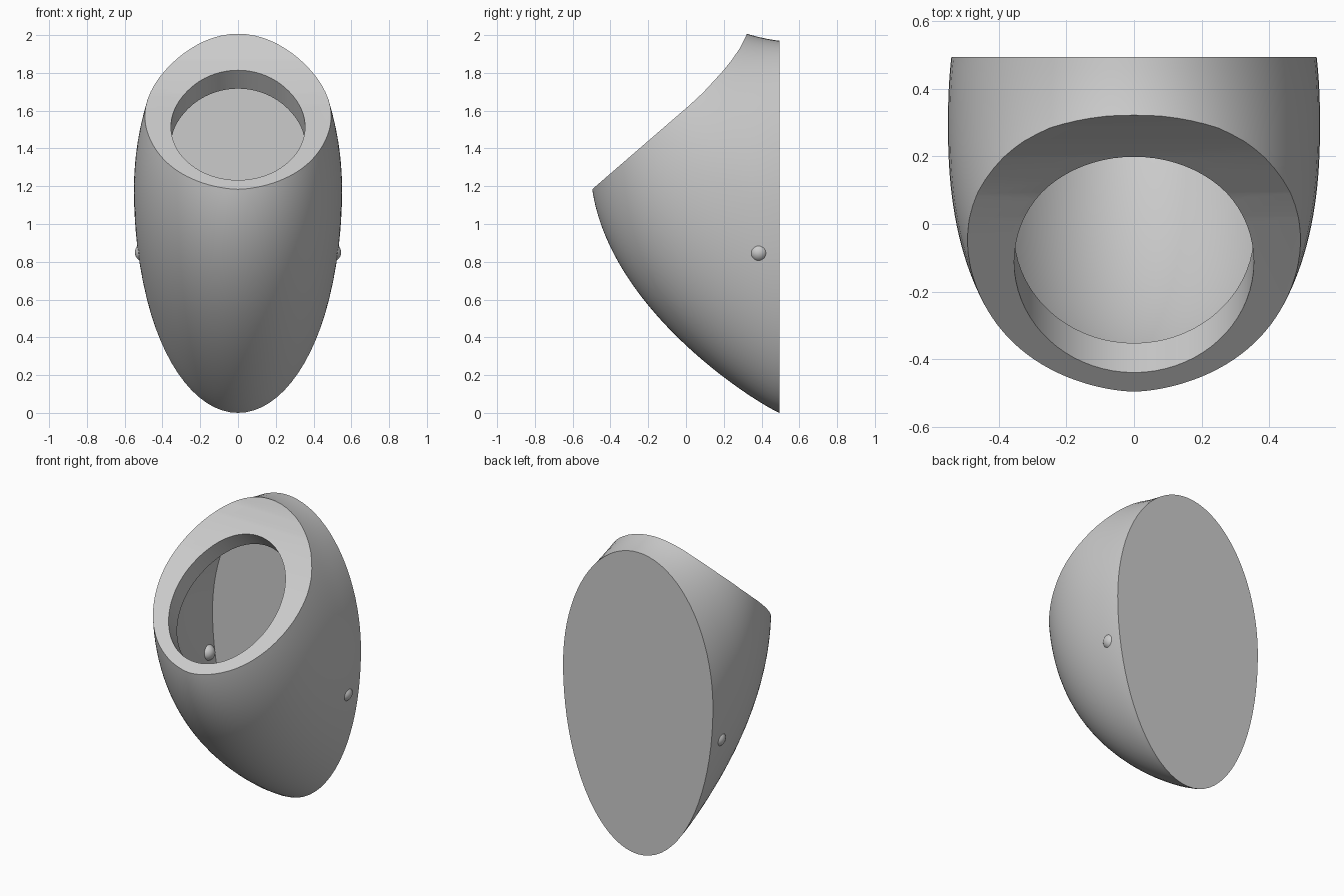
import bpy
import bmesh
import math
from mathutils import Matrix

if "Cube" in bpy.data.objects:
    bpy.data.objects.remove(bpy.data.objects["Cube"], do_unlink=True)

BACK = 0.495

grey = bpy.data.materials.new("light_grey")
grey.use_nodes = True
grey.diffuse_color = (0.6, 0.6, 0.6, 1)
grey.node_tree.nodes["Principled BSDF"].inputs["Base Color"].default_value = (0.6, 0.6, 0.6, 1)


def finish(bm, name):
    bmesh.ops.recalc_face_normals(bm, faces=bm.faces)
    mesh = bpy.data.meshes.new(name)
    bm.to_mesh(mesh)
    bm.free()
    obj = bpy.data.objects.new(name, mesh)
    bpy.context.collection.objects.link(obj)
    mesh.materials.append(grey)
    return obj


def half_egg(name, rings=48, steps=80):
    """Forward-leaning egg with a flat back, built from upright oval sections."""
    bm = bmesh.new()
    loops = []
    for i in range(rings + 1):
        d = math.sin(math.pi / 2 * i / rings)
        # half width, lowest, widest and highest levels at this depth
        width = 0.551 * max(0, 1 - abs((d - 0.2) / 0.8) ** 2.3) ** (1 / 2.3)
        low = 1.3 * (1 - max(0, 1 - d ** 1.1) ** 0.52)
        middle = 1.1 + 0.4 * d
        top = 1.97 + 0.12 * d + 0.55 * d * d
        loop = []
        for j in range(steps):
            a = 2 * math.pi * j / steps
            reach = top - middle if math.sin(a) > 0 else middle - low
            loop.append(bm.verts.new((width * math.cos(a), BACK - d, middle + reach * math.sin(a))))
        loops.append(loop)
    for near, far in zip(loops, loops[1:]):
        for j in range(steps):
            k = (j + 1) % steps
            bm.faces.new((near[j], near[k], far[k], far[j]))
    bm.faces.new(loops[0])
    bmesh.ops.remove_doubles(bm, verts=bm.verts, dist=0.0005)
    return finish(bm, name)


def top_cutter(name, offset):
    """Curved block that slices off the top front."""
    profile = [(-0.8, 0.92), (-0.495, 1.185), (0.02, 1.63), (0.09, 1.695), (0.15, 1.76),
               (0.2, 1.815), (0.24, 1.865), (0.285, 1.93), (0.32, 2.0), (0.345, 2.08),
               (0.345, 3), (-0.8, 3)]
    bm = bmesh.new()
    face = bm.faces.new([bm.verts.new((-0.8, y + offset[0], z + offset[1])) for y, z in profile])
    out = bmesh.ops.extrude_face_region(bm, geom=[face])
    bmesh.ops.translate(bm, vec=(1.6, 0, 0),
                        verts=[v for v in out["geom"] if isinstance(v, bmesh.types.BMVert)])
    return finish(bm, name)


def cut(target, tool):
    mod = target.modifiers.new("cut", "BOOLEAN")
    mod.operation = "DIFFERENCE"
    mod.solver = "EXACT"
    mod.object = tool
    bpy.ops.object.select_all(action="DESELECT")
    bpy.context.view_layer.objects.active = target
    target.select_set(True)
    bpy.ops.object.modifier_apply(modifier=mod.name)
    bpy.data.objects.remove(tool, do_unlink=True)


# Outer body with sloping rim
body = half_egg("body_shell")
cut(body, top_cutter("rim_cutter", (0, 0)))

# Hollow inside, with its ceiling parallel to the rim
cavity = half_egg("cavity")
cavity.data.transform(Matrix.Translation((0, 0, 1.1)) @ Matrix.Diagonal((0.91, 0.89, 0.92, 1))
                      @ Matrix.Translation((0, 0, -1.1)))
cut(cavity, top_cutter("ceiling_cutter", (0.08, -0.105)))
cut(body, cavity)

# Oval opening square to the rim
bm = bmesh.new()
bmesh.ops.create_cone(bm, cap_ends=True, segments=72, radius1=1, radius2=1, depth=0.55,
                      matrix=Matrix.Translation((0, -0.113, 1.515)) @ Matrix.Rotation(math.radians(41.5), 4, "X")
                      @ Matrix.Translation((0, 0, 0.08)) @ Matrix.Diagonal((0.355, 0.432, 1, 1)))
cut(body, finish(bm, "opening_cutter"))

# Round studs set through both side walls
parts = [body]
for side, label in ((1, "left"), (-1, "right")):
    bm = bmesh.new()
    bmesh.ops.create_uvsphere(bm, u_segments=24, v_segments=16, radius=0.051,
                              matrix=Matrix.Translation((side * 0.495, 0.385, 0.85)))
    parts.append(finish(bm, label + "_stud"))

# Smooth shading with crisp edges
bpy.ops.object.select_all(action="DESELECT")
for obj in parts:
    obj.select_set(True)
bpy.context.view_layer.objects.active = body
bpy.ops.object.shade_smooth_by_angle(angle=math.radians(30))
